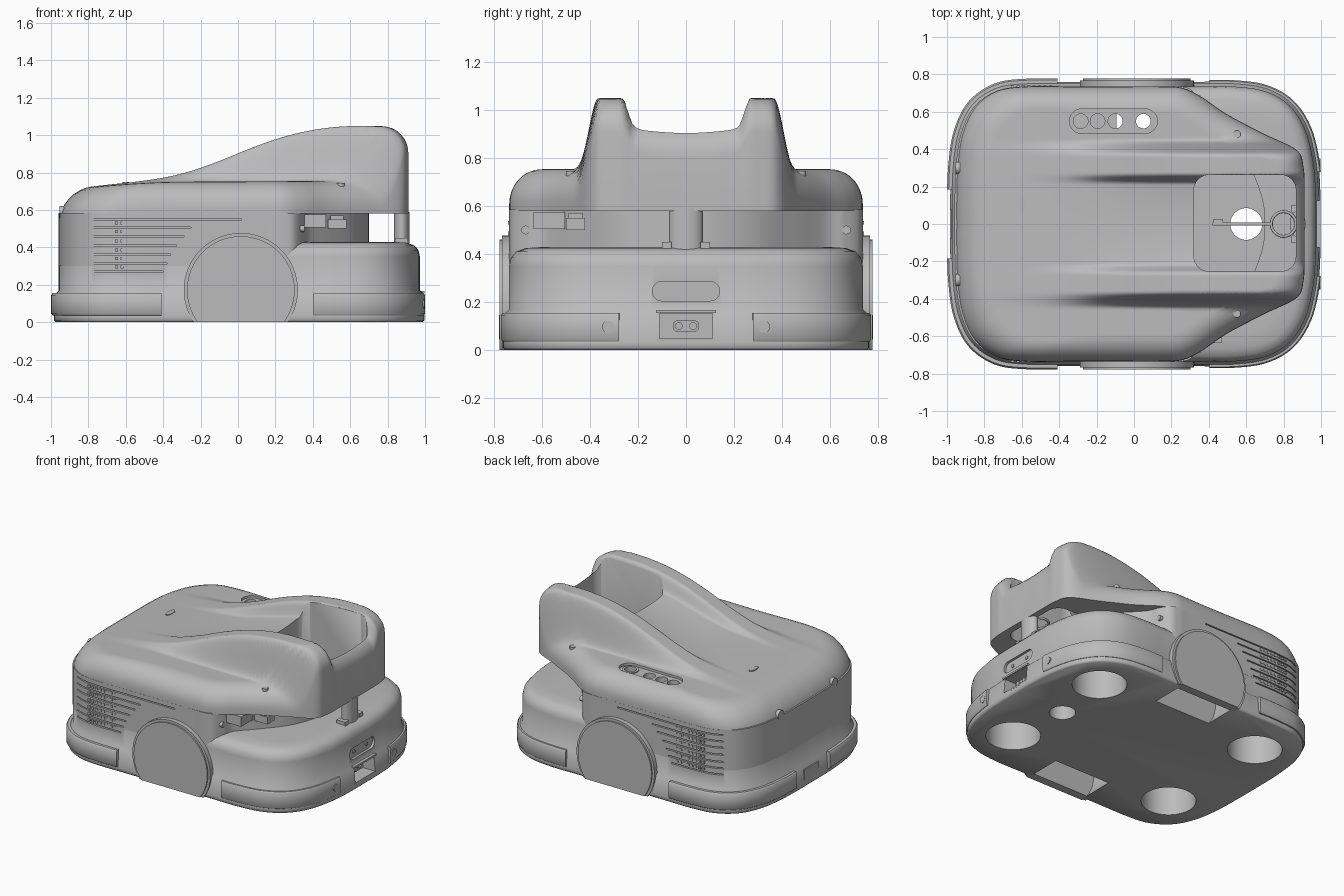
import bpy, bmesh, math
from mathutils import Vector, Matrix

if "Cube" in bpy.data.objects:
    bpy.data.objects.remove(bpy.data.objects["Cube"])

GREY = bpy.data.materials.new("plain_grey")
GREY.use_nodes = True
GREY.diffuse_color = (0.5, 0.5, 0.5, 1)
GREY.node_tree.nodes["Principled BSDF"].inputs["Base Color"].default_value = (0.5, 0.5, 0.5, 1)
parts = []


def finish(name, bm):
    bmesh.ops.recalc_face_normals(bm, faces=bm.faces)
    me = bpy.data.meshes.new(name)
    bm.to_mesh(me)
    bm.free()
    me.materials.append(GREY)
    ob = bpy.data.objects.new(name, me)
    bpy.context.collection.objects.link(ob)
    parts.append(ob)
    return ob


def loft(name, rings):
    bm = bmesh.new()
    rows = [[bm.verts.new(p) for p in ring] for ring in rings]
    n = len(rows[0])
    for a, b in zip(rows, rows[1:]):
        for i in range(n):
            j = (i + 1) % n
            bm.faces.new((a[i], a[j], b[j], b[i]))
    bm.faces.new(rows[0])
    bm.faces.new(rows[-1])
    return finish(name, bm)


def add_box(bm, loc, size):
    bmesh.ops.create_cube(bm, size=1, matrix=Matrix.Translation(loc) @ Matrix.Diagonal((*size, 1)))


def box(name, loc, size):
    bm = bmesh.new()
    add_box(bm, loc, size)
    return finish(name, bm)


def cyl(name, loc, r, depth, axis="Z", squash=1.0, floor=False):
    turn = {"Z": Matrix(), "X": Matrix.Rotation(math.pi / 2, 4, "Y"),
            "Y": Matrix.Rotation(math.pi / 2, 4, "X")}[axis]
    bm = bmesh.new()
    bmesh.ops.create_cone(bm, cap_ends=True, segments=64, radius1=r, radius2=r, depth=depth,
                          matrix=Matrix.Translation(loc) @ turn @ Matrix.Diagonal((squash, 1, 1, 1)))
    if floor:
        geom = bm.verts[:] + bm.edges[:] + bm.faces[:]
        bmesh.ops.bisect_plane(bm, geom=geom, plane_co=(0, 0, 0), plane_no=(0, 0, 1), clear_inner=True)
        bmesh.ops.holes_fill(bm, edges=[e for e in bm.edges if e.is_boundary])
    return finish(name, bm)


def prism(name, loc, w, h, depth, r, axis="Z"):
    """Rounded rectangle extruded along Z (w on x, h on y) or X (w on y, h on z)."""
    pts = []
    for k, (sx, sy) in enumerate(((1, 1), (-1, 1), (-1, -1), (1, -1))):
        for i in range(9):
            t = (k + i / 8) * math.pi / 2
            pts.append((sx * (w / 2 - r) + r * math.cos(t), sy * (h / 2 - r) + r * math.sin(t)))
    o = Vector(loc)
    place = (lambda u, v, d: o + Vector((u, v, d))) if axis == "Z" else (lambda u, v, d: o + Vector((d, u, v)))
    return loft(name, [[place(u, v, d) for u, v in pts] for d in (-depth / 2, depth / 2)])


def cut(targets, cutters):
    for t in targets:
        for c in cutters:
            m = t.modifiers.new("cut", "BOOLEAN")
            m.operation, m.solver, m.object = "DIFFERENCE", "EXACT", c
            bpy.context.view_layer.objects.active = t
            bpy.ops.object.modifier_apply(modifier=m.name)
    for c in cutters:
        parts.remove(c)
        bpy.data.objects.remove(c)


def outline(half, steps=8):
    """Closed smooth curve through a half outline mirrored across y = 0."""
    ctl = [Vector(p) for p in half] + [Vector((x, -y)) for x, y in half[-2:0:-1]]
    n, out = len(ctl), []
    for i in range(n):
        a, b, c, d = (ctl[(i + k) % n] for k in (-1, 0, 1, 2))
        for s in range(steps):
            t = s / steps
            out.append(0.5 * (2 * b + (c - a) * t + (2 * a - 5 * b + 4 * c - d) * t * t
                              + (3 * b - a - 3 * c + d) * t ** 3))
    return out


def normals(pts):
    out = []
    for i in range(len(pts)):
        d = pts[(i + 1) % len(pts)] - pts[i - 1]
        out.append(Vector((d.y, -d.x)).normalized())
    return out


def stack(name, pts, profile):
    nor = normals(pts)
    return loft(name, [[(*(p + q * o), z) for p, q in zip(pts, nor)] for o, z in profile])


# Plan outlines sharing the same rear half
rear = [(0.15, .735), (-.1, .735), (-.35, .735), (-.57, .735), (-.73, .712), (-.855, .625),
        (-.925, .48), (-.952, .3), (-.958, .12), (-.958, 0)]
low_line = outline([(.972, 0), (.972, .15), (.96, .32), (.917, .5), (.83, .635), (.7, .71), (.53, .735), (.33, .735)] + rear)
top_line = outline([(.912, 0), (.912, .17), (.907, .3), (.87, .395), (.7, .48), (.5, .585), (.36, .68), (.26, .727)] + rear)
mid_line = outline([(.7, 0), (.685, .14), (.62, .3), (.5, .45), (.38, .58), (.345, .66), (.3, .72), (.24, .735)] + rear)

# Lower body, its deck and the block between deck and shell
lower = stack("lower_body", low_line, [(.015, 0), (.025, .01), (.025, .03), (.015, .155), (0, .17),
                                       (0, .35), (-.008, .385), (-.03, .41), (-.07, .425), (-.15, .43)])
middle = stack("middle_body", mid_line, [(.001, .3), (.001, .585)])


# Upper shell: height field with two ridges and a valley, rolled over at the rim
def lerp(tab, x):
    for (x0, z0), (x1, z1) in zip(tab, tab[1:]):
        if x <= x1:
            return z0 + (z1 - z0) * max(0, (x - x0) / (x1 - x0))
    return tab[-1][1]


def soft(tab, x):
    return sum(lerp(tab, x + k * .03) for k in range(-3, 4)) / 7


def step(a, b, t):
    t = min(1, max(0, (t - a) / (b - a)))
    return t * t * (3 - 2 * t)


RIDGE = [(-1, .70), (-.7, .735), (-.5, .755), (-.3, .79), (-.1, .86), (.1, .945), (.3, 1.01), (.5, 1.045), (.65, 1.05), (.92, 1.045)]
SHOULDER = [(-1, .70), (-.7, .732), (-.4, .75), (.9, .757)]
VALLEY = [(-1, .70), (-.7, .735), (-.4, .762), (-.1, .79), (.32, .9), (.75, .93), (.9, .945)]


def height(x, y):
    a = abs(y)
    r, s, v = (soft(t, x) for t in (RIDGE, SHOULDER, VALLEY))
    v += (r - v) * min(1, a / .3) ** 2 * .3
    top = v + (r - v) * step(.215, .268, a)
    return s + (top - s) * (1 - step(.365, .452, a))


def inward(inset):
    """Shell outline moved inward; the rear end rolls over more gently."""
    return [p * (1 - inset * roll(p) / p.length) for p in top_line]


def roll(p):
    return .14 + .04 * step(.6, .9, -p.x)


rings = [[(*p, .58) for p in top_line]]
for k in range(9):
    ang = k / 8 * math.pi / 2
    rings.append([(q.x, q.y, height(q.x, q.y) - roll(p) * (1 - math.sin(ang)))
                  for p, q in zip(top_line, inward(1 - math.cos(ang)))])
for k in range(1, 60):
    ring = [p * (1 - k / 60) for p in inward(1)]
    rings.append([(p.x, p.y, height(p.x, p.y)) for p in ring])
shell = loft("upper_shell", rings)

# Openings: cargo well, centre drain, caster wells, round wheel arches
cut([shell], [prism("well_cutter", (.593, .005, .9), .545, .515, .8, .08)])
cut([lower, middle], [cyl("drain_cutter", (.6, 0, .3), .085, .8)])
cut([lower], [cyl("caster_cutter", (.65 * i, .43 * j, .05), .176, .4) for i in (-1, 1) for j in (-1, 1)])
cut([lower, middle], [cyl("arch_cutter", (.015, .65 * j, .172), .28, .3, "Y") for j in (-1, 1)])

# Sensor strip on one shoulder
cut([shell], [prism("strip_cutter", (-.11, .55, .82), .47, .13, .17, .064)])
cut([shell, middle], [cyl("sensor_cutter", (x, .55, .65), .039, .6) for x in (-.285, -.195, -.1, .05)])
rim = cyl("sensor_rim", (.05, .55, .735), .055, .014)
cut([rim], [cyl("rim_cutter", (.05, .55, .735), .039, .1)])

# Side louvres
louvres = [(.55, .02), (.505, -.25), (.46, -.29), (.41, -.33), (.36, -.36), (.315, -.38), (.27, -.4)]
for j in (-1, 1):
    cut([lower, middle], [box("louvre_cutter", ((x1 - .78) / 2, .72 * j, z), (x1 + .78, .07, .008))
                          for z, x1 in louvres])
bm = bmesh.new()
for j in (-1, 1):
    for z, _ in louvres[1:]:
        for i in range(8):
            add_box(bm, (-.65 + i * .029, .734 * j, z + .025), (.017, .014, .016))
finish("vent_slots", bm)

# Docking port and panel recess on the right end
cut([lower], [box("dock_cutter", (.98, 0, .1), (.16, .22, .105)),
              prism("panel_cutter", (.975, 0, .245), .28, .08, .04, .039, "X")])
for y in (-.07, .07):
    cyl("panel_screw", (.957, y, .245), .012, .008, "X")
prism("dock_plug", (.91, 0, .1), .11, .05, .05, .024, "X")
for y in (-.03, .03):
    cyl("dock_pin", (.94, y, .1), .016, .02, "X")
for z in (.042, .16):
    box("dock_lip", (.985, 0, z), (.025, .25, .012))

# Wheel covers
for j in (-1, 1):
    cyl("wheel_rim", (.015, .742 * j, .172), .305, .05, "Y", floor=True)
    cyl("wheel_cover", (.015, .757 * j, .172), .288, .04, "Y", floor=True)

# Corner bumpers
bump = [(0, .035), (.8, .035), (1, .045), (1, .145), (.8, .155), (0, .155)]
nor = normals(low_line)
for sx, xmin, ymin, out in ((1, .4, .27, .034), (-1, .38, .18, .042)):
    for sy in (-1, 1):
        run = [(p, q) for p, q in zip(low_line, nor) if p.x * sx > xmin and p.y * sy > ymin]
        loft("corner_bumper", [[(*(p + q * o * out), z) for o, z in bump] for p, q in run])
for y in (-.325, .325):
    cyl("bumper_lamp", (.985, y, .097), .025, .026, "X")

# Neck post under the shell with feet
cyl("neck_post", (.875, 0, .5), .07, .18, squash=.6)
for y in (-.08, .08):
    box("neck_foot", (.875, y, .435), (.07, .04, .03))

# Fittings inside the cargo well
box("well_bar", (.58, 0, .595), (.32, .016, .016))
box("well_bar_end", (.45, .01, .595), (.05, .035, .02))
bpy.ops.mesh.primitive_torus_add(location=(.8, 0, .59), major_radius=.066, minor_radius=.008,
                                 major_segments=32, minor_segments=8)
ring = bpy.context.object
ring.name = "well_ring"
ring.data.materials.append(GREY)
parts.append(ring)

# Connectors in the side gap
box("gap_housing", (.41, -.57, .54), (.12, .13, .07))
box("gap_connector", (.53, -.46, .525), (.1, .08, .05))
box("gap_connector_cap", (.53, -.46, .555), (.07, .06, .03))

# Screws, rear sensors, rear panel and top slot
for j in (-1, 1):
    cyl("shoulder_screw", (.55, .48 * j, .735), .02, .02)
    cyl("gap_screw", (.34, .668 * j, .5), .018, .03, "X")
    cyl("rear_sensor", (-.943, .3 * j, .59), .032, .025, "X")
box("rear_panel", (-.975, 0, .09), (.02, .16, .07))
cyl("top_slot", (-.6, .1, .744), .045, .012, squash=.4)

# Smooth shading with sharp edges kept
bpy.ops.object.select_all(action="DESELECT")
for ob in parts:
    ob.select_set(True)
bpy.context.view_layer.objects.active = shell
bpy.ops.object.shade_smooth_by_angle(angle=math.radians(48))
